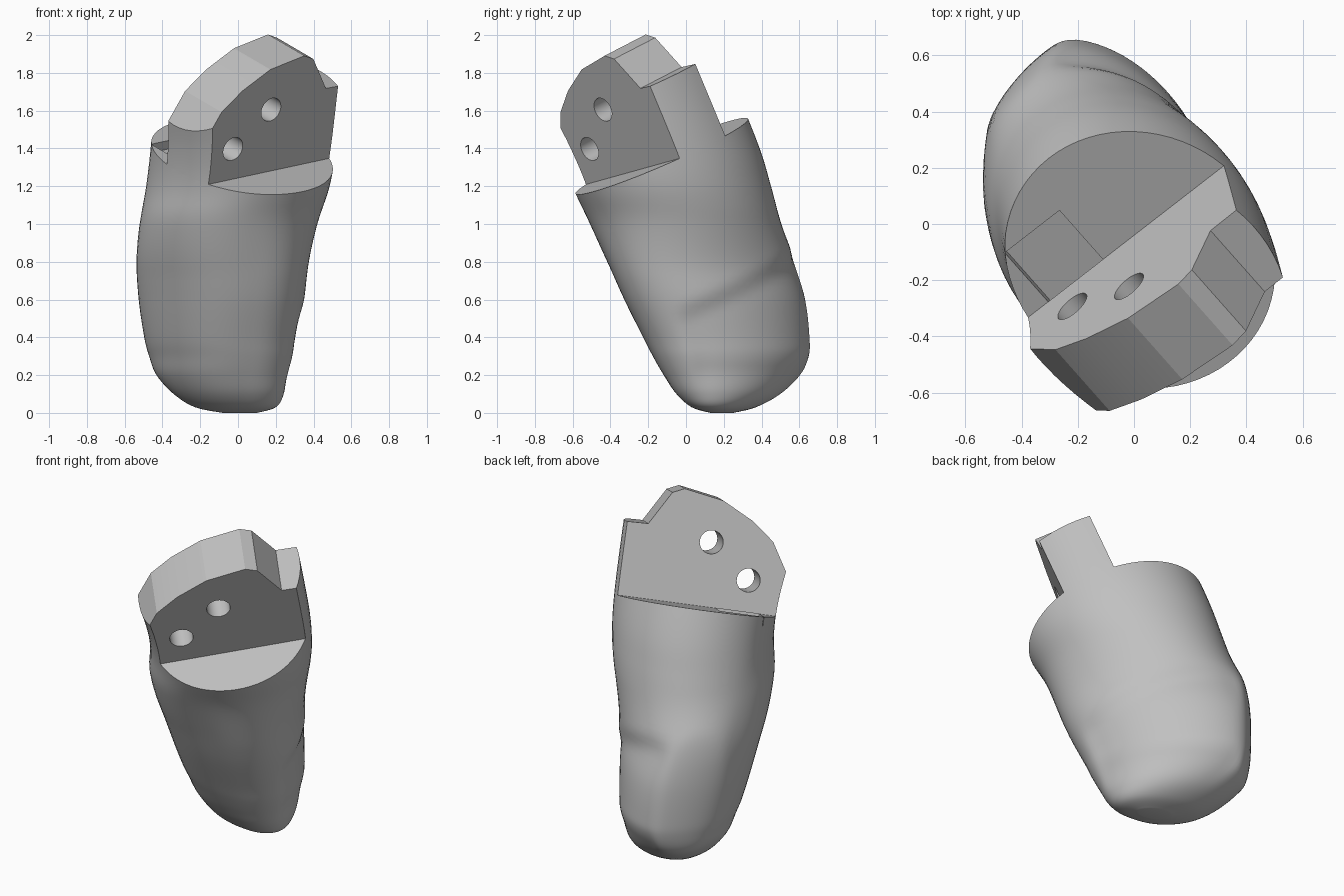
import bpy, bmesh, math
from mathutils import Vector, Matrix

cube = bpy.data.objects.get("Cube")
if cube:
    bpy.data.objects.remove(cube)

grey = bpy.data.materials.new("plain_grey")
grey.use_nodes = True
grey.diffuse_color = (0.53, 0.53, 0.53, 1)
grey.node_tree.nodes["Principled BSDF"].inputs["Base Color"].default_value = (0.53, 0.53, 0.53, 1)

# Joint frame: u along the tang, v through its thickness, n along the finger
centre = Vector((0.02, -0.125, 1.36))
n = Vector((0.11, -0.42, 1)).normalized()
u = Vector((0.78, 0.6, 0.176))
u = (u - n * u.dot(n)).normalized()
v = n.cross(u)
frame = Matrix((u, v, n)).transposed().to_4x4()
frame.translation = centre


def make_object(name, bm):
    bmesh.ops.recalc_face_normals(bm, faces=bm.faces)
    mesh = bpy.data.meshes.new(name)
    bm.to_mesh(mesh)
    bm.free()
    mesh.materials.append(grey)
    obj = bpy.data.objects.new(name, mesh)
    bpy.context.collection.objects.link(obj)
    return obj


def boolean(obj, cutter, operation):
    mod = obj.modifiers.new("cut", 'BOOLEAN')
    mod.operation, mod.object, mod.solver = operation, cutter, 'EXACT'
    bpy.context.view_layer.objects.active = obj
    bpy.ops.object.modifier_apply(modifier=mod.name)
    bpy.data.objects.remove(cutter)


def smooth(obj, degrees):
    bpy.ops.object.select_all(action='DESELECT')
    obj.select_set(True)
    bpy.context.view_layer.objects.active = obj
    bpy.ops.object.shade_smooth_by_angle(angle=math.radians(degrees))


def catmull(a, b, c, d, t):
    return 0.5 * (2 * b + (c - a) * t + (2 * a - 5 * b + 4 * c - d) * t * t
                  + (3 * b - a - 3 * c + d) * t ** 3)


def smoothstep(low, high, x):
    t = min(1, max(0, (x - low) / (high - low)))
    return t * t * (3 - 2 * t)


# Finger surface: z, x range, y range and pad bulge of each cross-section
stations = [
    (0.0, -0.08, 0.1, 0.13, 0.25, 0),
    (0.03, -0.22, 0.2, 0.03, 0.37, 0.015),
    (0.1, -0.33, 0.245, -0.05, 0.5, 0.03),
    (0.2, -0.42, 0.275, -0.115, 0.61, 0.04),
    (0.3, -0.46, 0.3, -0.17, 0.668, 0.045),
    (0.4, -0.485, 0.315, -0.22, 0.675, 0.05),
    (0.6, -0.515, 0.35, -0.32, 0.65, 0.05),
    (0.8, -0.525, 0.375, -0.41, 0.58, 0.05),
    (1.0, -0.515, 0.42, -0.505, 0.505, 0.02),
    (1.2, -0.49, 0.485, -0.605, 0.45, -0.015),
    (1.4, -0.465, 0.52, -0.69, 0.39, -0.01),
    (1.7, -0.43, 0.555, -0.81, 0.27, 0.03),
    (2.2, -0.375, 0.61, -1.02, 0.06, 0.03),
]
nail_dir = Vector((0.75, 0.66, 0))
side_dir = Vector((-0.7, 0.71, 0))
SEGMENTS, STEPS = 72, 6


def cross_section(z, x0, x1, y0, y1, bulge):
    mid = Vector(((x0 + x1) / 2, (y0 + y1) / 2, z))
    skew = -0.17 - 0.19 * (1 - smoothstep(0.7, 1.1, z))
    offsets = []
    for k in range(SEGMENTS):
        a = math.tau * k / SEGMENTS
        offsets.append(Vector(((x1 - x0) / 2 * math.cos(a),
                               (y1 - y0) / 2 * math.sin(a + skew), 0)))
    reach = max(o.dot(nail_dir) for o in offsets)
    points = []
    for o in offsets:
        p = mid + o
        # shallow nail bed, fuller pad opposite, and a blunter side of the tip
        facing = o.dot(nail_dir) / reach
        nail = smoothstep(0.3, 0.65, facing) * smoothstep(0.05, 0.25, z)
        nail *= 1 - smoothstep(-0.84, -0.71, (p - centre).dot(n))
        p -= nail_dir * (0.028 * nail + bulge * smoothstep(0.45, 1, -facing))
        excess = max(0, p.dot(side_dir) - 0.6)
        p -= side_dir * 0.7 * excess * excess / (excess + 0.06)
        points.append(p)
    return points


def finger_surface():
    bm = bmesh.new()
    rings = []
    last = len(stations) - 1
    for i in range(last):
        quad = [stations[min(last, max(0, i + k))] for k in (-1, 0, 1, 2)]
        for s in range(STEPS + (i == last - 1)):
            values = (catmull(*vals, s / STEPS) for vals in zip(*quad))
            rings.append([bm.verts.new(p) for p in cross_section(*values)])
    for low, high in zip(rings, rings[1:]):
        for k in range(SEGMENTS):
            j = (k + 1) % SEGMENTS
            bm.faces.new((low[k], low[j], high[j], high[k]))
    bm.faces.new(rings[0])
    bm.faces.new(rings[-1])
    return bm


# Fingertip with its slanted flat top
bm = finger_surface()
cut = bmesh.ops.bisect_plane(bm, geom=bm.verts[:] + bm.edges[:] + bm.faces[:],
                             plane_co=centre, plane_no=n, clear_outer=True)
rim = [e for e in cut["geom_cut"] if isinstance(e, bmesh.types.BMEdge)]
bmesh.ops.contextual_create(bm, geom=rim)
fingertip = make_object("fingertip", bm)

# Square pocket behind the tang
bm = bmesh.new()
bmesh.ops.create_cube(bm, size=1, matrix=frame @ Matrix.Translation((-0.225, 0.2, 0))
                      @ Matrix.Diagonal((0.25, 0.27, 0.1, 1)))
boolean(fingertip, make_object("pocket_cutter", bm), 'DIFFERENCE')
smooth(fingertip, 40)

# Hinge tang: outline with two pin holes, extruded
outline = [(-0.6, 0), (0.6, 0), (0.6, 0.41), (0.337, 0.418), (0.227, 0.608),
           (0.162, 0.638), (-0.063, 0.6), (-0.24, 0.51), (-0.37, 0.41), (-0.6, 0.03)]
loops = [outline]
for a, b in ((-0.028, 0.362), (-0.263, 0.178)):
    loops.append([(a + 0.066 * math.cos(math.tau * k / 32),
                   b + 0.066 * math.sin(math.tau * k / 32)) for k in range(32)])
bm = bmesh.new()
for loop in loops:
    verts = [bm.verts.new((a, -0.227, b)) for a, b in loop]
    for k in range(len(verts)):
        bm.edges.new((verts[k - 1], verts[k]))
bmesh.ops.triangle_fill(bm, edges=bm.edges[:], use_beauty=True, normal=(0, -1, 0))
side = bmesh.ops.extrude_face_region(bm, geom=bm.faces[:], use_keep_orig=True)["geom"]
bmesh.ops.translate(bm, vec=(0, 0.312, 0),
                    verts=[g for g in side if isinstance(g, bmesh.types.BMVert)])
bm.transform(frame)
tang = make_object("hinge_tang", bm)

# Trim the tang flush with the finger's round
boolean(tang, make_object("trim_cutter", finger_surface()), 'INTERSECT')
smooth(tang, 15)
